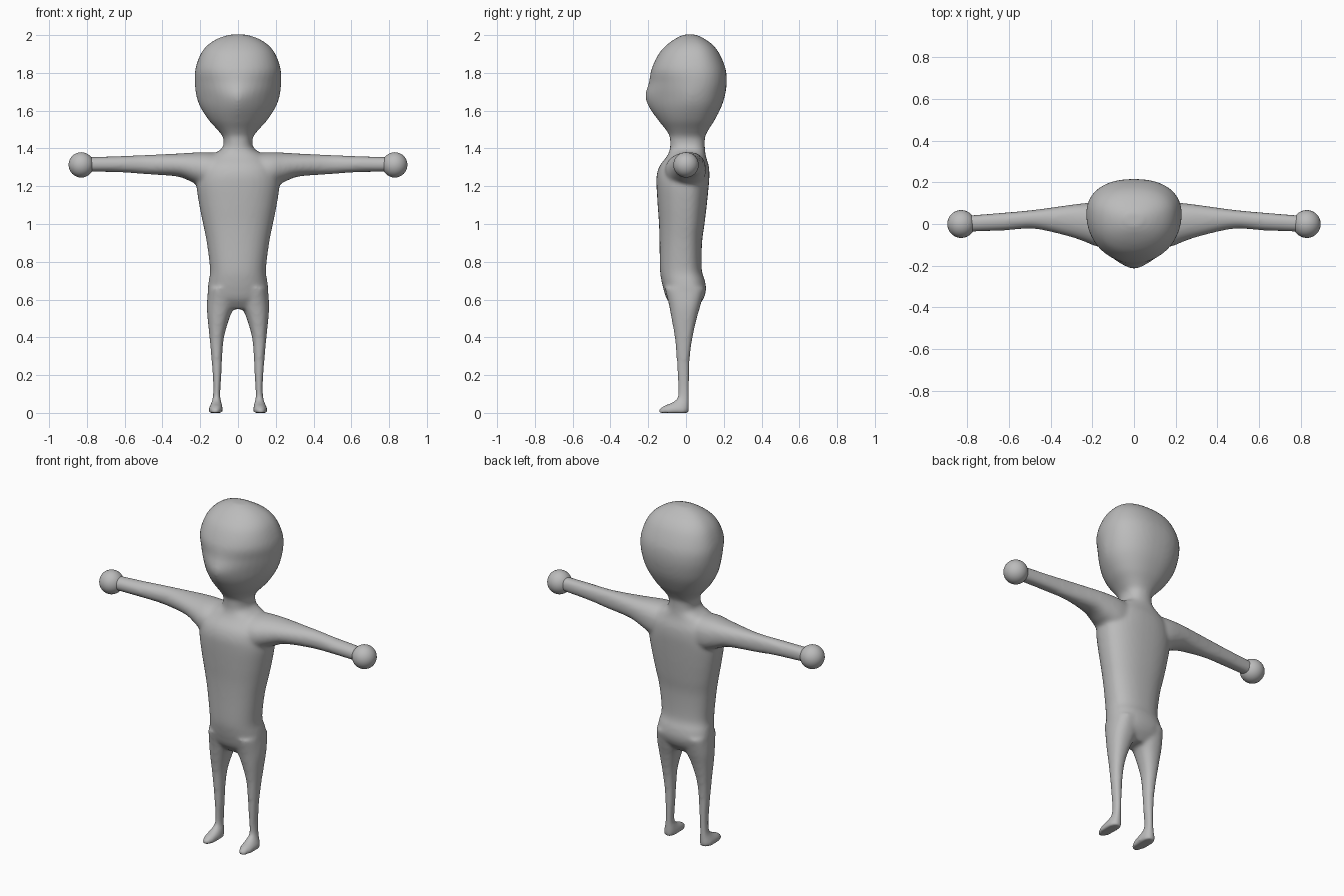
import bpy
import bmesh
from math import cos, sin, pi, copysign

cube = bpy.data.objects.get("Cube")
if cube:
    bpy.data.objects.remove(cube)

# One clay grey for everything
grey = bpy.data.materials.new("clay_grey")
grey.use_nodes = True
grey.diffuse_color = (0.5, 0.5, 0.5, 1)
grey.node_tree.nodes["Principled BSDF"].inputs["Base Color"].default_value = (0.5, 0.5, 0.5, 1)

SIDES = 40
STEPS = 5


def smooth_rows(rows):
    """Pass a smooth curve through the profile rows."""
    result = []
    last = len(rows) - 1
    for i in range(last):
        quad = [rows[max(i - 1, 0)], rows[i], rows[i + 1], rows[min(i + 2, last)]]
        for step in range(STEPS):
            t = step / STEPS
            result.append([
                b + t * ((c - a) + t * ((2 * a - 5 * b + 4 * c - d) + t * (3 * (b - c) + d - a))) / 2
                for a, b, c, d in zip(*quad)])
    return result + [list(rows[-1])]


def power(value, n):
    return copysign(abs(value) ** (2 / n), value)


def loft(bm, rows, place):
    """Rows: position, low and high side, front, back, front roundness."""
    rings = []
    for pos, low, high, front, back, n_front in smooth_rows(rows):
        middle, half = (low + high) / 2, (high - low) / 2
        split = front + 0.58 * (back - front)
        ring = []
        for k in range(SIDES):
            angle = 2 * pi * k / SIDES
            c, s = cos(angle), sin(angle)
            n = n_front if s < 0 else 2.3
            depth = split - front if s < 0 else back - split
            ring.append(bm.verts.new(place(pos, middle + half * power(c, n),
                                           split + depth * power(s, n))))
        rings.append(ring)
    for lower, upper in zip(rings, rings[1:]):
        for k in range(SIDES):
            j = (k + 1) % SIDES
            bm.faces.new((lower[k], lower[j], upper[j], upper[k]))
    bm.faces.new(rings[0][::-1])
    bm.faces.new(rings[-1])


# Height, half width, front, back
torso = [
    (.55, .10, -.06, .05), (.6, .15, -.1, .09), (.65, .16, -.118, .106),
    (.7, .155, -.13, .1), (.76, .148, -.138, .083), (.9, .165, -.14, .085),
    (1.0, .185, -.143, .098), (1.1, .205, -.15, .11), (1.2, .22, -.156, .12),
    (1.26, .215, -.155, .124), (1.31, .2, -.138, .12), (1.36, .15, -.1, .105),
    (1.4, .085, -.085, .1), (1.45, .075, -.085, .1),
]
# Height, half width, front, back, front roundness
head = [
    (1.41, .075, -.08, .095, 2.2), (1.46, .08, -.085, .1, 2.2), (1.5, .11, -.108, .12, 2),
    (1.55, .155, -.148, .152, 1.8), (1.62, .2, -.197, .187, 1.55), (1.68, .221, -.216, .206, 1.5),
    (1.75, .229, -.196, .216, 1.8), (1.82, .226, -.183, .21, 2.1), (1.9, .198, -.145, .178, 2.2),
    (1.95, .158, -.1, .14, 2.2), (1.985, .1, -.05, .09, 2.2), (2.003, .04, -.01, .05, 2),
]
# Height, inner side, outer side, front, back
leg = [
    (0, .08, .156, -.146, .016), (.02, .08, .156, -.142, .017), (.037, .083, .149, -.118, .017),
    (.055, .088, .141, -.075, .017), (.08, .093, .134, -.045, .017), (.13, .092, .131, -.042, .018),
    (.2, .088, .134, -.046, .018), (.3, .083, .142, -.051, .021), (.4, .074, .151, -.06, .035),
    (.5, .046, .161, -.077, .057), (.57, .02, .165, -.09, .077), (.66, .02, .158, -.112, .1),
]
# Distance out, bottom, top, front, back
arm = [
    (.08, 1.18, 1.375, -.11, .1), (.17, 1.19, 1.38, -.11, .105), (.24, 1.22, 1.378, -.084, .1),
    (.32, 1.251, 1.373, -.058, .09), (.48, 1.263, 1.366, -.023, .068),
    (.62, 1.273, 1.36, -.031, .055), (.82, 1.277, 1.354, -.039, .039),
]

# Body volumes, with both arms and both legs
bm = bmesh.new()


def upright(pos, a, b):
    return (a, b, pos)


loft(bm, [(z, -w, w, f, b, 2.3) for z, w, f, b in torso], upright)
loft(bm, [(z, -w, w, f, b, n) for z, w, f, b, n in head], upright)
for side in (1, -1):
    loft(bm, [row + (2.2,) for row in leg], lambda p, a, b: (side * a, b, p))
    loft(bm, [row + (2.1,) for row in arm], lambda p, a, b: (side * p, b, a))
bmesh.ops.recalc_face_normals(bm, faces=bm.faces)
mesh = bpy.data.meshes.new("body")
bm.to_mesh(mesh)
bm.free()
body = bpy.data.objects.new("body", mesh)
bpy.context.collection.objects.link(body)

# Fuse the volumes into one soft skin
remesh = body.modifiers.new("fuse", "REMESH")
remesh.mode = "VOXEL"
remesh.voxel_size = 0.01
soften = body.modifiers.new("soften", "SMOOTH")
soften.factor = 0.5
soften.iterations = 10
depsgraph = bpy.context.evaluated_depsgraph_get()
skin = bpy.data.meshes.new_from_object(body.evaluated_get(depsgraph))
body.modifiers.clear()
body.data = skin
skin.materials.clear()
skin.materials.append(grey)
for face in skin.polygons:
    face.use_smooth = True
    face.material_index = 0

# Ball hands
for name, side in (("left_hand", 1), ("right_hand", -1)):
    bpy.ops.mesh.primitive_uv_sphere_add(segments=32, ring_count=16, radius=.067,
                                         location=(side * .83, 0, 1.313))
    hand = bpy.context.object
    hand.name = name
    hand.data.materials.append(grey)
    bpy.ops.object.shade_smooth()
